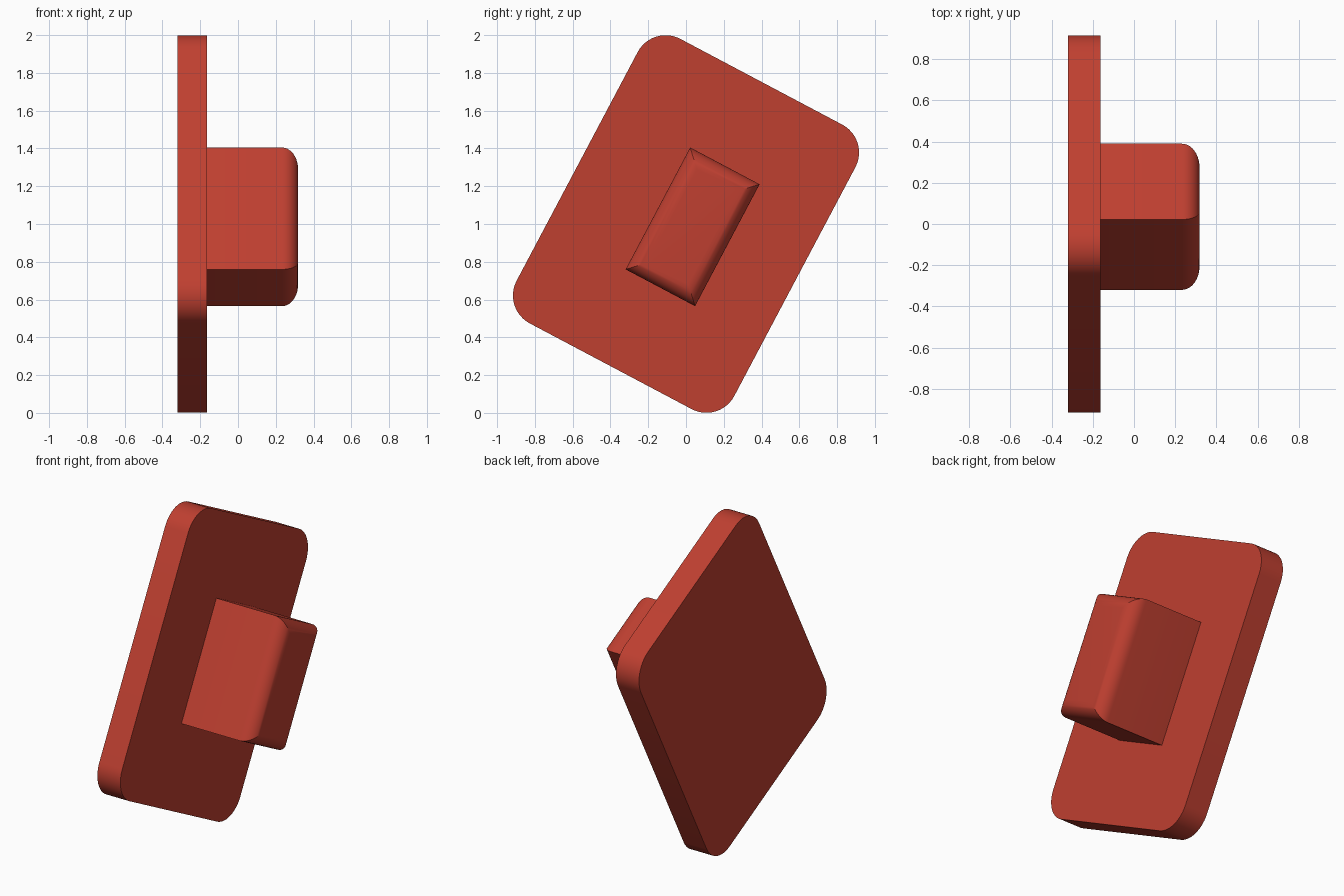
import bpy, bmesh, math
from mathutils import Vector

if "Cube" in bpy.data.objects:
    bpy.data.objects.remove(bpy.data.objects["Cube"])

TILT = math.radians(27.9)
U = Vector((0, math.cos(TILT), -math.sin(TILT)))   # short direction of the plate
V = Vector((0, math.sin(TILT), math.cos(TILT)))    # long direction of the plate

red = bpy.data.materials.new("brick red")
red.diffuse_color = (0.52, 0.05, 0.03, 1)
red.use_nodes = True
red.node_tree.nodes["Principled BSDF"].inputs["Base Color"].default_value = red.diffuse_color


def loft(name, rings, cap_start=True):
    """Skin a stack of matching closed rings and cap the ends."""
    bm = bmesh.new()
    loops = [[bm.verts.new(p) for p in ring] for ring in rings]
    n = len(loops[0])
    for a, b in zip(loops, loops[1:]):
        for i in range(n):
            j = (i + 1) % n
            bm.faces.new((a[i], a[j], b[j], b[i]))
    if cap_start:
        bm.faces.new(loops[0][::-1])
    bm.faces.new(loops[-1])
    bmesh.ops.recalc_face_normals(bm, faces=bm.faces)
    mesh = bpy.data.meshes.new(name)
    bm.to_mesh(mesh)
    bm.free()
    obj = bpy.data.objects.new(name, mesh)
    bpy.context.collection.objects.link(obj)
    mesh.materials.append(red)
    bpy.context.view_layer.objects.active = obj
    obj.select_set(True)
    bpy.ops.object.shade_smooth_by_angle(angle=math.radians(30))
    obj.select_set(False)
    return obj


def rounded_ring(x, centre, a, b, r, steps=12):
    """Tilted rectangle with rounded corners at depth x."""
    pts = []
    for k, (su, sv) in enumerate(((1, 1), (-1, 1), (-1, -1), (1, -1))):
        for s in range(steps + 1):
            t = math.pi / 2 * (k + s / steps)
            pts.append(centre + Vector((x, 0, 0))
                       + U * (su * (a - r) + r * math.cos(t))
                       + V * (sv * (b - r) + r * math.sin(t)))
    return pts


def square_ring(x, centre, a, b):
    """Tilted rectangle with sharp corners at depth x."""
    return [centre + Vector((x, 0, 0)) + U * (su * a) + V * (sv * b)
            for su, sv in ((1, 1), (-1, 1), (-1, -1), (1, -1))]


# Back plate
mid = Vector((0, 0, 1))
loft("back_plate", [rounded_ring(x, mid, 0.652, 0.852, 0.167) for x in (-0.32, -0.163)])

# Protruding block: straight sides, front rim rounded over with mitred corners
mid = Vector((0, 0.035, 0.985))
A, B, R, FRONT = 0.208, 0.365, 0.085, 0.318
rings = [square_ring(-0.163, mid, A, B)]
for s in range(11):
    t = math.pi / 2 * s / 10
    inset = R * (1 - math.cos(t))
    rings.append(square_ring(FRONT - R + R * math.sin(t), mid, A - inset, B - inset))
loft("front_block", rings, cap_start=False)
